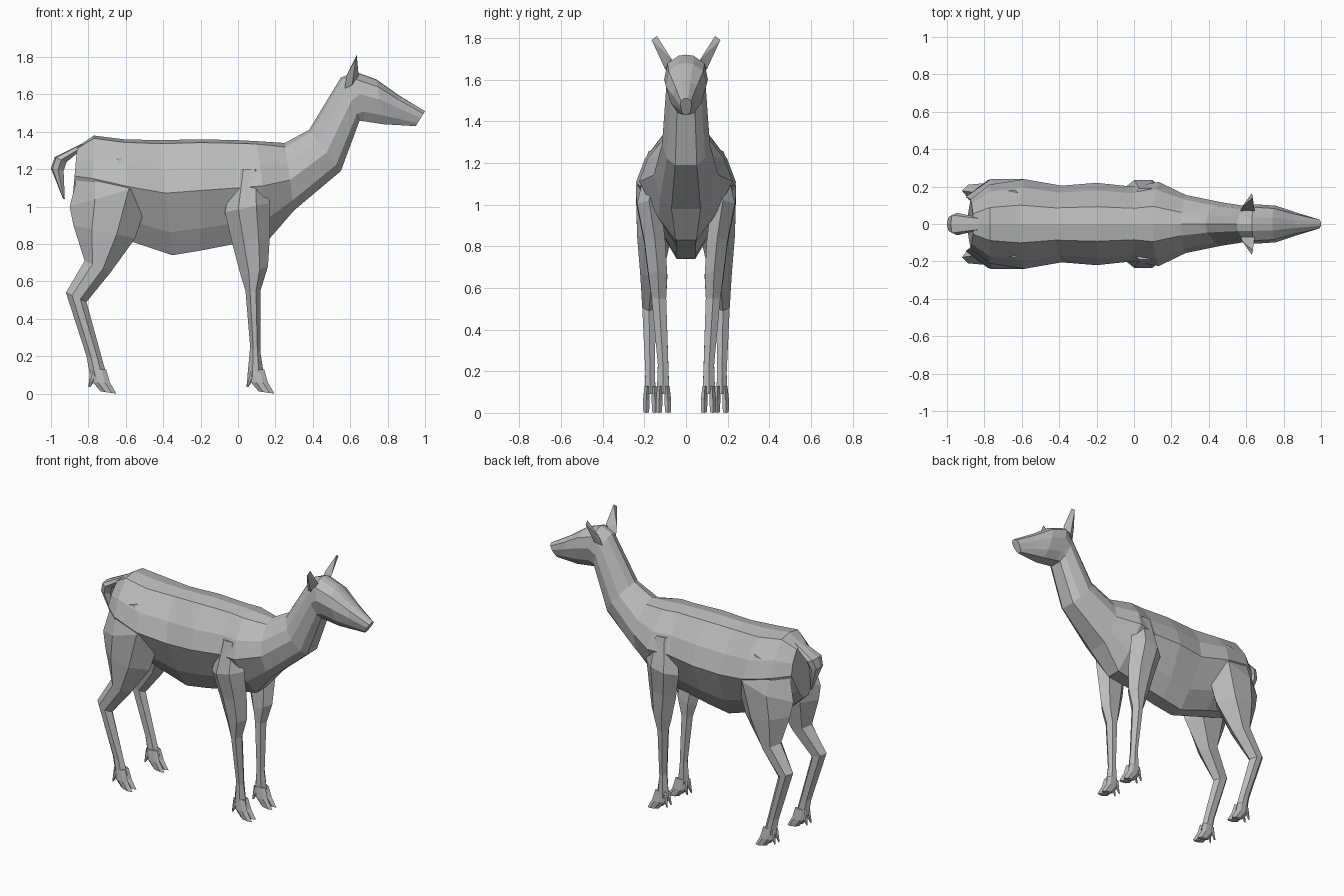
import bpy
import bmesh

cube = bpy.data.objects.get("Cube")
if cube:
    bpy.data.objects.remove(cube)

# Single matte grey coat
coat = bpy.data.materials.new("grey_coat")
coat.use_nodes = True
GREY = (0.5, 0.5, 0.5, 1)
coat.diffuse_color = GREY
shader = coat.node_tree.nodes["Principled BSDF"]
shader.inputs["Base Color"].default_value = GREY
shader.inputs["Roughness"].default_value = 0.8


def finish(name, bm, mirrored=False):
    bmesh.ops.recalc_face_normals(bm, faces=bm.faces)
    mesh = bpy.data.meshes.new(name)
    bm.to_mesh(mesh)
    bm.free()
    mesh.materials.append(coat)
    obj = bpy.data.objects.new(name, mesh)
    bpy.context.collection.objects.link(obj)
    if mirrored:
        mod = obj.modifiers.new("other_side", "MIRROR")
        mod.use_axis = (False, True, False)
        mod.use_clip = False
        mod.use_mirror_merge = False
    return obj


def loft(bm, rings):
    """Skin a list of equal rings and cap both ends."""
    loops = [[bm.verts.new(p) for p in ring] for ring in rings]
    n = len(loops[0])
    for a, b in zip(loops, loops[1:]):
        for i in range(n):
            j = (i + 1) % n
            bm.faces.new((a[i], a[j], b[j], b[i]))
    bm.faces.new(loops[0])
    bm.faces.new(loops[-1])


def section(xt, zt, xb, zb, w, profile):
    """Symmetric ring running from a top point to a bottom point."""
    half = [(xt + (xb - xt) * t, w * f, zt + (zb - zt) * t) for t, f in profile]
    return [(xt, 0, zt)] + half + [(x, -y, z) for x, y, z in reversed(half)]


def limb_ring(xb, zb, xf, zf, yin, yout):
    """Six-sided ring running from a back point to a front point."""
    mid = (yin + yout) / 2
    spots = [(0, mid), (.3, yout), (.7, yout), (1, mid), (.75, yin), (.25, yin)]
    return [(xb + (xf - xb) * t, y, zb + (zf - zb) * t) for t, y in spots]


# Body, neck and head as one skin
PEAR = [(.03, .42), (.25, .82), (.46, 1), (.8, .58), (1, .22)]
NECK = [(.06, .4), (.3, .85), (.55, 1), (.85, .8), (1, .45)]
HEAD = [(.02, .35), (.16, .85), (.45, 1), (.8, .75), (1, .4)]
torso = [
    (-.86, 1.32, -.89, .98, .13),
    (-.77, 1.38, -.78, .88, .21),
    (-.61, 1.36, -.56, .81, .24),
    (-.42, 1.355, -.35, .74, .205),
    (-.2, 1.36, -.2, .765, .22),
    (0, 1.355, -.02, .8, .2),
    (.1, 1.35, .17, .83, .225),
]
neck = [
    (.25, 1.34, .3, .98, .155),
    (.38, 1.41, .55, 1.19, .115),
    (.55, 1.69, .65, 1.46, .095),
]
head = [
    (.63, 1.72, .68, 1.455, .105),
    (.74, 1.68, .78, 1.44, .098),
    (.86, 1.595, .87, 1.435, .062),
    (1, 1.51, .95, 1.43, .028),
]
bm = bmesh.new()
loft(bm, [section(*s, profile) for group, profile in
          ((torso, PEAR), (neck, NECK), (head, HEAD)) for s in group])
finish("body_and_head", bm)

# Short drooping tail
TAIL = [(.1, .8), (.5, 1), (.9, .5)]
bm = bmesh.new()
loft(bm, [section(*s, TAIL) for s in (
    (-.82, 1.345, -.85, 1.29, .035),
    (-.98, 1.265, -.91, 1.235, .06),
    (-1, 1.205, -.925, 1.19, .045),
    (-.935, 1.04, -.925, 1.04, .01),
)])
finish("tail", bm)

# Pointed ears
bm = bmesh.new()
for p in ((.57, .07, 1.63), (.58, .095, 1.7), (.645, .07, 1.7),
          (.61, .1, 1.65), (.63, .165, 1.79), (.635, .14, 1.81)):
    bm.verts.new(p)
bmesh.ops.convex_hull(bm, input=bm.verts)
finish("ears", bm, True)

# Legs, narrowing from haunch and shoulder to the pastern
legs = {
    "hind_legs": [
        (-.85, 1.2, -.55, 1.28, .06, .18),
        (-.9, 1, -.45, 1.13, .05, .24),
        (-.88, .9, -.55, .83, .07, .235),
        (-.82, .71, -.68, .65, .11, .22),
        (-.92, .54, -.81, .49, .145, .21),
        (-.81, .2, -.725, .18, .15, .195),
        (-.79, .09, -.7, .09, .145, .2),
    ],
    "front_legs": [
        (-.02, 1.2, .14, 1.2, .08, .19),
        (-.07, .97, .17, 1.02, .12, .235),
        (-.03, .8, .17, .84, .1, .2),
        (.015, .63, .16, .68, .09, .18),
        (.04, .55, .12, .55, .095, .165),
        (.065, .25, .12, .22, .085, .135),
        (.05, .09, .14, .09, .08, .14),
    ],
}
for name, rings in legs.items():
    bm = bmesh.new()
    loft(bm, [limb_ring(*r) for r in rings])
    finish(name, bm, True)


# Cloven feet: two toes and two dewclaws each
def foot(name, x, y):
    bm = bmesh.new()
    for side in (-1, 1):
        c = y + side * .017
        o = y + side * .021
        loft(bm, [
            limb_ring(x - .06, .13, x + .02, .13, c - .012, c + .012),
            limb_ring(x - .05, .06, x + .04, .06, o - .016, o + .016),
            limb_ring(x - .01, .012, x + .075, 0, o - .014, o + .014),
        ])
        loft(bm, [
            limb_ring(x - .065, .13, x - .02, .1, c - .01, c + .01),
            limb_ring(x - .075, .035, x - .065, .035, o - .004, o + .004),
        ])
    finish(name, bm, True)


foot("hind_hooves", -.725, .17)
foot("front_hooves", .12, .108)
